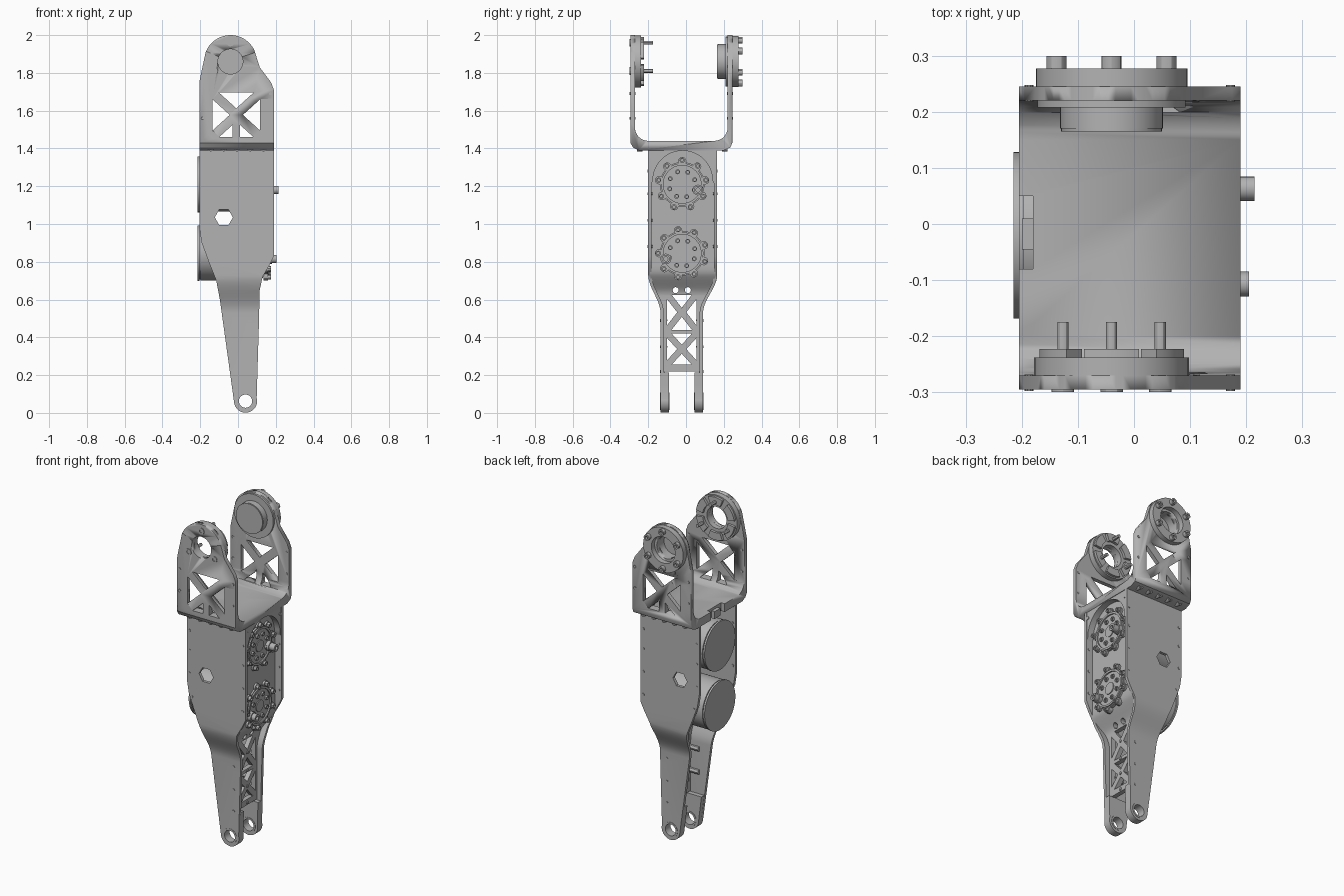
import bpy, bmesh
from math import sin, cos, pi, radians
from mathutils import Vector

if "Cube" in bpy.data.objects:
    bpy.data.objects.remove(bpy.data.objects["Cube"])

grey = bpy.data.materials.new("machined grey")
grey.use_nodes = True
grey.diffuse_color = (0.45, 0.45, 0.45, 1)
grey.node_tree.nodes["Principled BSDF"].inputs["Base Color"].default_value = (0.45, 0.45, 0.45, 1)


def arc(u, v, r, a0=0, a1=360, n=32):
    """Points on an arc; a full turn leaves out the repeated last point."""
    count = n if a1 - a0 == 360 else n + 1
    return [(u + r * cos(radians(a0 + (a1 - a0) * i / n)),
             v + r * sin(radians(a0 + (a1 - a0) * i / n))) for i in range(count)]


def prism(name, axis, outline, a, b, holes=(), cuts=(), bend=None):
    """Extrude an outline with holes from a to b along x or y, bending it by height."""
    bm = bmesh.new()
    for loop in (outline, *holes):
        vs = [bm.verts.new((a, u, v) if axis == "x" else (u, a, v)) for u, v in loop]
        for i, vert in enumerate(vs):
            bm.edges.new((vert, vs[i - 1]))
    bmesh.ops.triangle_fill(bm, edges=bm.edges[:], use_beauty=True)
    ext = bmesh.ops.extrude_face_region(bm, geom=bm.faces[:])
    shift = Vector((b - a, 0, 0) if axis == "x" else (0, b - a, 0))
    bmesh.ops.translate(bm, vec=shift, verts=[g for g in ext["geom"] if isinstance(g, bmesh.types.BMVert)])
    for z in cuts:
        bmesh.ops.bisect_plane(bm, geom=bm.verts[:] + bm.edges[:] + bm.faces[:],
                               plane_co=(0, 0, z), plane_no=(0, 0, 1))
    if bend:
        for vert in bm.verts:
            vert.co["xyz".index(axis)] += bend(vert.co.z)
    bmesh.ops.recalc_face_normals(bm, faces=bm.faces[:])
    mesh = bpy.data.meshes.new(name)
    bm.to_mesh(mesh)
    bm.free()
    mesh.materials.append(grey)
    obj = bpy.data.objects.new(name, mesh)
    bpy.context.collection.objects.link(obj)
    bpy.ops.object.select_all(action="DESELECT")
    obj.select_set(True)
    bpy.context.view_layer.objects.active = obj
    bpy.ops.object.shade_smooth_by_angle(angle=radians(30))
    return obj


def disc(name, axis, u, v, r, a, b, hole=0, n=40):
    return prism(name, axis, arc(u, v, r, n=n), a, b, [arc(u, v, hole, n=n)] if hole else ())


def bolt_circle(name, axis, u, v, radius, count, r, a, b, start=0, hole=0):
    for pu, pv in arc(u, v, radius, start, start + 360, count):
        disc(name, axis, pu, pv, r, a, b, hole, 12)


def combine(obj, other, operation):
    mod = obj.modifiers.new("cut", "BOOLEAN")
    mod.operation, mod.object, mod.solver = operation, other, "EXACT"
    bpy.context.view_layer.objects.active = obj
    bpy.ops.object.modifier_apply(modifier=mod.name)
    bpy.data.objects.remove(other)


def braced(u0, u1, v0, v1, g, split=0):
    """Triangular windows left open by an X brace."""
    cu, cv = (u0 + u1) / 2, (v0 + v1) / 2
    wins = [[(u0 + g, v1), (u1 - g, v1), (cu, cv + g)],
            [(u0, v0 + g), (u0, v1 - g), (cu - g, cv)],
            [(u1, v0 + g), (u1, v1 - g), (cu + g, cv)]]
    if split:
        w = cu - u0 - g
        h = v0 + (cv - g - v0) * (w - split) / w
        for s in (-1, 1):
            wins.append([(cu + s * w, v0), (cu + s * split, v0), (cu + s * split, h)])
    else:
        wins.append([(u0 + g, v0), (u1 - g, v0), (cu, cv - g)])
    return wins


def ramp(z, low, high):
    t = min(1, max(0, (z - low) / (high - low)))
    return t * t * (3 - 2 * t)


# Top fork: a U section trimmed to the side silhouette with its windows
HX, HZ = -0.04, 1.86
u_section = ([(-0.295, 2.05), (-0.295, 1.43), (-0.28, 1.405), (-0.25, 1.39), (0.2, 1.39),
              (0.235, 1.405), (0.245, 1.43), (0.245, 2.05), (0.22, 2.05)]
             + arc(0.15, 1.51, 0.07, 360, 270, 8) + arc(-0.2, 1.51, 0.07, 270, 180, 8)
             + [(-0.27, 2.05)])
silhouette = ([(-0.205, 1.37), (0.19, 1.37), (0.19, 1.71), (0.175, 1.75), (0.115, 1.83)]
              + arc(HX, HZ, 0.14, 25, 160, 24) + [(-0.195, 1.8), (-0.205, 1.75)])
fork = prism("fork", "x", u_section, -0.3, 0.3)
trim = prism("fork_trim", "y", silhouette, -0.4, 0.4,
             [arc(HX, HZ, 0.066)] + braced(-0.135, 0.117, 1.46, 1.695, 0.035, 0.02))
combine(fork, trim, "INTERSECT")
notch = prism("fork_notch", "x", [(-0.08, 1.3), (0.05, 1.3), (0.05, 1.5), (-0.08, 1.5)], -0.25, -0.18)
combine(fork, notch, "DIFFERENCE")
prism("cable_connector", "x", [(-0.045, 1.38), (0.01, 1.38), (0.01, 1.425), (-0.045, 1.425)], -0.2, -0.165)

# Front fork head: castellated ring, bolts and pins
disc("front_head_ring", "y", HX, HZ, 0.138, -0.272, -0.238, 0.066)
for k in range(6):
    a0 = 60 * k + 8
    prism("front_head_segment", "y",
          arc(HX, HZ, 0.13, a0, a0 + 44, 8) + arc(HX, HZ, 0.085, a0 + 44, a0, 8), -0.239, -0.223)
bolt_circle("front_head_bolt", "y", HX, HZ, 0.1, 3, 0.02, -0.299, -0.29, 90, 0.01)
bolt_circle("front_head_pin", "y", HX, HZ, 0.1, 3, 0.01, -0.24, -0.175, 90)

# Back fork head: outer ring, flange, closed boss and bolts
disc("back_head_ring", "y", HX, HZ, 0.135, 0.24, 0.277, 0.08)
disc("back_head_flange", "y", HX, HZ, 0.132, 0.208, 0.222, 0.066)
disc("back_boss_wall", "y", HX, HZ, 0.092, 0.17, 0.215, 0.066)
disc("back_boss_cap", "y", HX, HZ, 0.09, 0.165, 0.175)
bolt_circle("back_head_bolt", "y", HX, HZ, 0.113, 6, 0.018, 0.27, 0.299, 30, 0.009)

# Bolts under the fork shoulders
for i in range(5):
    for y in (-0.245, 0.205):
        disc("shoulder_bolt", "y", -0.145 + 0.07 * i, 1.4, 0.016, y - 0.015, y + 0.015, 0.009, 12)

# Front and back plates, bent inward towards the foot
FX, FZ = 0.04, 0.062
lower_right = [(0.101, 0.15), (0.11, 0.45), (0.115, 0.65), (0.13, 0.72), (0.165, 0.78), (0.19, 0.83)]
upper_left = [(-0.205, 0.98), (-0.192, 0.9), (-0.155, 0.8), (-0.115, 0.7), (-0.096, 0.6)]
foot_arc = arc(FX, FZ, 0.061, 190, 375, 24)
plate_shape = foot_arc + lower_right + [(0.19, 1.39), (-0.205, 1.39)] + upper_left
leg_shape = foot_arc + [(0.101, 0.15), (0.103, 0.215), (-0.041, 0.215)]
foot_hole = arc(FX, FZ, 0.038)
bend_cuts = [0.53 + 0.02 * i for i in range(11)]
sides = {"front": (-1, -0.135, -0.065), "back": (1, 0.09, 0.075)}
for side, (s, y, spread) in sides.items():
    def shift(z):
        return spread * ramp(z, 0.53, 0.73)
    prism(side + "_plate", "y", plate_shape, y, y - s * 0.018,
          [foot_hole, arc(-0.075, 1.035, 0.048, n=6)], bend_cuts, shift)
    prism(side + "_foot", "y", leg_shape, y - s * 0.01, y - s * 0.045, [foot_hole])
    disc(side + "_foot_bushing", "y", FX, FZ, 0.046, y + s * 0.002, y - s * 0.047, 0.035)
    # Small screws along the plate edges
    for z in (0.88, 1.02, 1.16, 1.28):
        for x in (-0.17 if z < 0.9 else -0.187, 0.172):
            disc("plate_screw", "y", x, z, 0.008, y + shift(z) + s * 0.003, y + shift(z) - s * 0.022, n=10)
    for z in (0.22, 0.35, 0.49):
        disc("leg_screw", "y", 0.065, z, 0.008, y + s * 0.003, y - s * 0.022, n=10)
    outer = -0.295 if s < 0 else 0.245
    for z in (1.56, 1.69):
        for x in (-0.187, 0.172):
            disc("fork_screw", "y", x, z, 0.008, outer + s * 0.003, outer - s * 0.027, n=10)

# Web between the plates: motor wall above, braced truss below
levels = [0.22] + bend_cuts + [1.39]
web_outline = ([(-0.125 - 0.065 * ramp(z, 0.53, 0.73), z) for z in levels]
               + [(0.08 + 0.075 * ramp(z, 0.53, 0.73), z) for z in reversed(levels)])
truss = braced(-0.1, 0.055, 0.255, 0.42, 0.024) + braced(-0.1, 0.055, 0.44, 0.625, 0.024)
truss += [arc(-0.055, 0.65, 0.016, n=12), arc(0.01, 0.65, 0.016, n=12)]
prism("web", "x", web_outline, 0.05, 0.078, truss,
      [0.6 + 0.02 * i for i in range(10)], lambda z: 0.07 * ramp(z, 0.62, 0.76))
for z in (0.235, 0.335, 0.43, 0.54):
    disc("truss_screw", "x", -0.0225, z, 0.009, 0.045, 0.083, n=10)
for z in (0.35, 0.49):
    for y in (-0.112, 0.067):
        disc("standoff", "x", y, z, 0.014, -0.01, 0.055, n=12)

# Arched corner frame above the upper motor
prism("arch_frame", "x", [(-0.19, 1.2), (-0.19, 1.392), (0.155, 1.392), (0.155, 1.2)]
      + arc(-0.0175, 1.23, 0.158, 0, 180, 24), 0.12, 0.186)
for y in (-0.175, 0.14):
    disc("corner_screw", "x", y, 1.35, 0.01, 0.18, 0.19, n=10)

# Two motors with caps, bolted flanges and cable knobs
MY = -0.02
for name, z, knob, tip, turn in (("upper", 1.21, (0.063, 1.18), 0.215, 90),
                                 ("lower", 0.845, (-0.107, 0.815), 0.205, 60)):
    disc(name + "_motor_body", "x", MY, z, 0.145, -0.198, 0.1, n=56)
    disc(name + "_motor_neck", "x", MY, z, 0.139, -0.206, -0.19, n=56)
    disc(name + "_motor_cap", "x", MY, z, 0.148, -0.215, -0.204, n=56)
    disc(name + "_motor_flange", "x", MY, z, 0.118, 0.1, 0.158, n=48)
    disc(name + "_motor_rim", "x", MY, z, 0.112, 0.155, 0.166, 0.1, n=48)
    disc(name + "_motor_hub", "x", MY, z, 0.035, 0.155, 0.163)
    bolt_circle(name + "_flange_lug", "x", MY, z, 0.123, 9, 0.022, 0.135, 0.16, turn)
    bolt_circle(name + "_flange_bolt", "x", MY, z, 0.127, 9, 0.014, 0.155, 0.176, turn, 0.007)
    bolt_circle(name + "_hub_bolt", "x", MY, z, 0.07, 8, 0.013, 0.155, 0.168, 20, 0.007)
    disc(name + "_knob_base", "x", *knob, 0.028, 0.15, 0.18)
    disc(name + "_knob", "x", *knob, 0.022, 0.17, tip, 0.011, 16)
